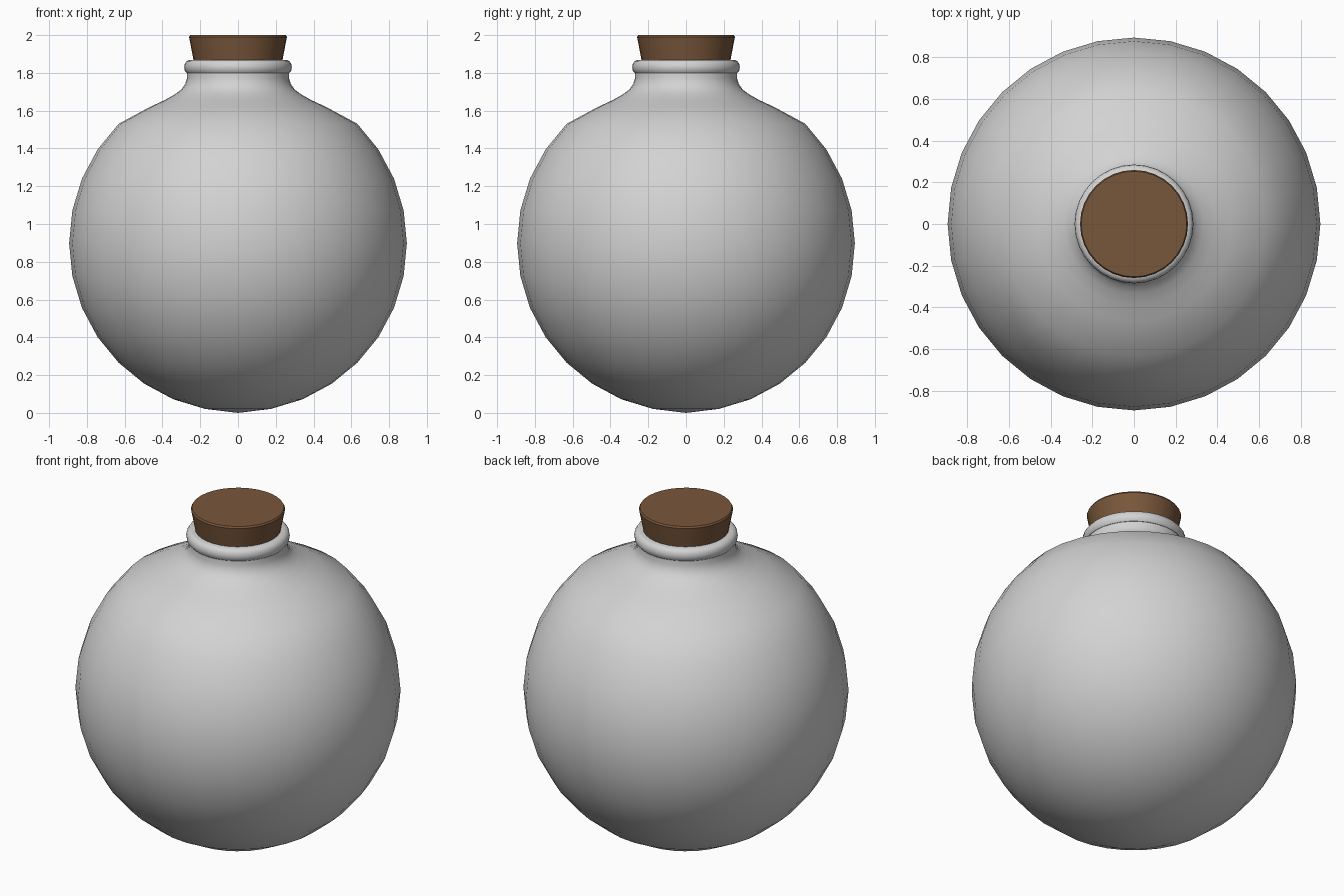
import bpy
import bmesh
from math import sin, cos, radians, tau

if "Cube" in bpy.data.objects:
    bpy.data.objects.remove(bpy.data.objects["Cube"], do_unlink=True)

SEGMENTS = 32
RADIUS = 0.894
CENTRE = 0.898


def material(name, colour):
    mat = bpy.data.materials.new(name)
    mat.use_nodes = True
    mat.diffuse_color = (*colour, 1)
    mat.node_tree.nodes["Principled BSDF"].inputs["Base Color"].default_value = (*colour, 1)
    return mat


def lathe(name, profile, mat, sharp_angle):
    """Revolve (radius, height) points, listed bottom to top, around z."""
    bm = bmesh.new()
    rings = []
    for r, z in profile:
        if r < 1e-5:
            rings.append([bm.verts.new((0, 0, z))] * SEGMENTS)
        else:
            rings.append([bm.verts.new((r * cos(tau * i / SEGMENTS), r * sin(tau * i / SEGMENTS), z))
                          for i in range(SEGMENTS)])
    for low, high in zip(rings, rings[1:]):
        for i in range(SEGMENTS):
            j = (i + 1) % SEGMENTS
            corners = dict.fromkeys((low[i], low[j], high[j], high[i]))
            bm.faces.new(list(corners))
    bmesh.ops.recalc_face_normals(bm, faces=bm.faces)
    mesh = bpy.data.meshes.new(name)
    bm.to_mesh(mesh)
    bm.free()
    mesh.materials.append(mat)
    obj = bpy.data.objects.new(name, mesh)
    bpy.context.collection.objects.link(obj)
    bpy.ops.object.select_all(action="DESELECT")
    obj.select_set(True)
    bpy.context.view_layer.objects.active = obj
    bpy.ops.object.shade_smooth_by_angle(angle=radians(sharp_angle))
    return obj


glass = material("grey glass", (0.65, 0.65, 0.65))
cork = material("brown cork", (0.19, 0.095, 0.043))

# Round body up to the shoulder, then a flared neck
body = [(0, 0)]
for k in range(-7, 5):
    a = radians(11.25 * k)
    body.append((RADIUS * cos(a), CENTRE + RADIUS * sin(a)))
neck = [(0.466, 1.62), (0.39, 1.655), (0.333, 1.687), (0.3, 1.712),
        (0.28, 1.74), (0.271, 1.77), (0.271, 1.805)]
lathe("bottle_body", body + neck, glass, 40)

# Rounded lip with a flat top closing in under the stopper
lip = [(0.255, 1.797), (0.273, 1.8), (0.282, 1.812), (0.285, 1.83), (0.282, 1.848),
       (0.272, 1.863), (0.255, 1.869), (0.22, 1.869)]
lathe("bottle_lip", lip, glass, 40)

# Tapered stopper with softened top edge
stopper = [(0, 1.8), (0.223, 1.8), (0.236, 1.87), (0.259, 1.99), (0.253, 2), (0, 2)]
lathe("stopper", stopper, cork, 35)
